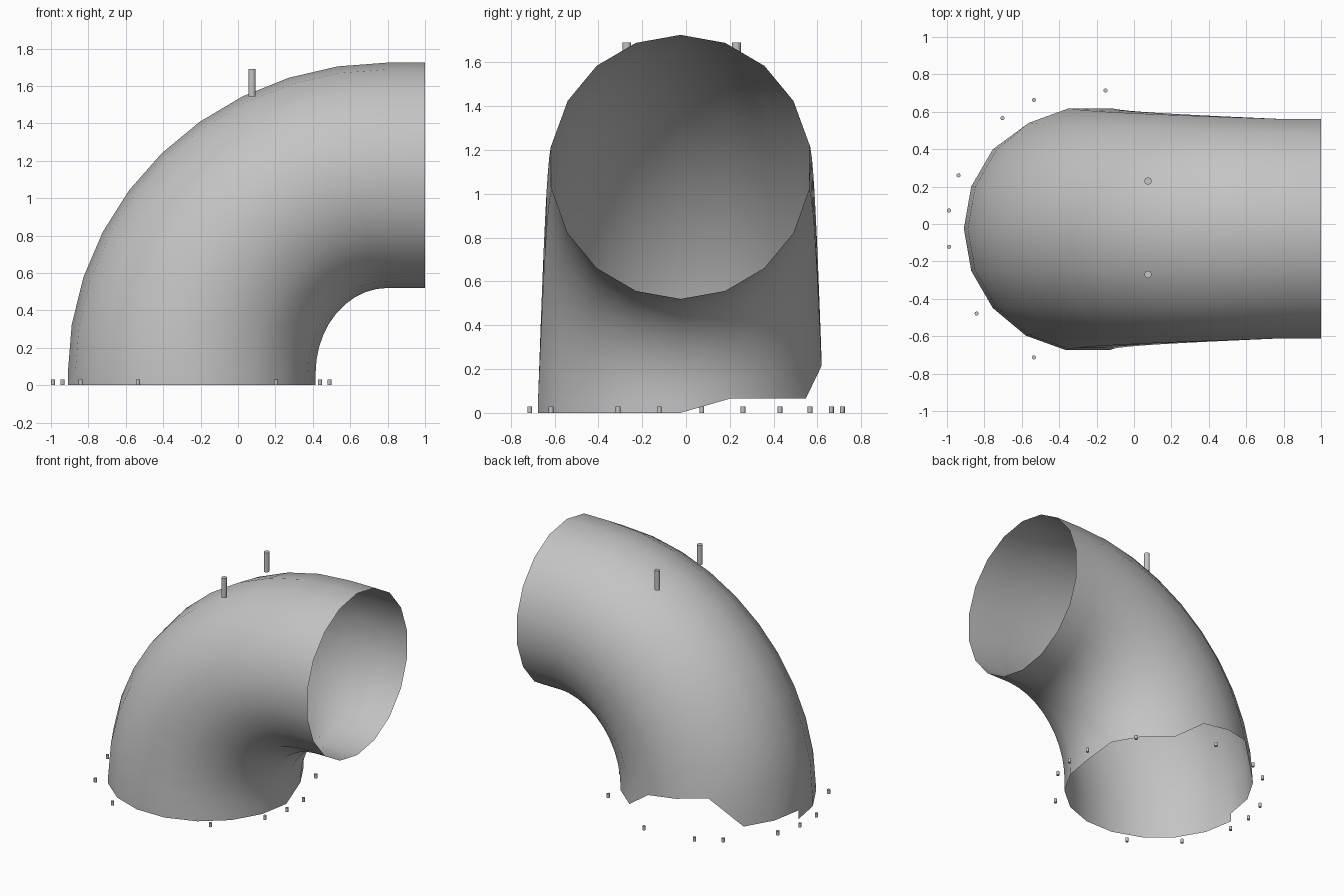
import bpy, bmesh
from math import sin, cos, radians, pi

cube = bpy.data.objects.get("Cube")
if cube:
    bpy.data.objects.remove(cube)

SIDES, BENDS = 18, 10
CENTRE_Y = -0.025

grey = bpy.data.materials.new("plain_grey")
grey.use_nodes = True
colour = (0.55, 0.55, 0.55, 1)
grey.diffuse_color = colour
grey.node_tree.nodes["Principled BSDF"].inputs["Base Color"].default_value = colour


def finish(bm, name):
    mesh = bpy.data.meshes.new(name)
    bm.to_mesh(mesh)
    bm.free()
    mesh.materials.append(grey)
    ob = bpy.data.objects.new(name, mesh)
    bpy.context.collection.objects.link(ob)
    return ob


# Duct stations: outer x, outer z, inner x, inner z, half width
stations = [(-0.91, 0, 0.415, 0, 0.66)]
for i in range(BENDS + 1):
    a = i / BENDS * pi / 2
    stations.append((0.8 - 1.71 * cos(a), 0.065 + 1.66 * sin(a),
                     0.8 - 0.385 * cos(a), 0.065 + 0.455 * sin(a),
                     0.66 - 0.065 * i / BENDS))
stations.append((1.0, 1.725, 1.0, 0.52, 0.595))

# Open elbow duct
bm = bmesh.new()
rings = []
for ox, oz, ix, iz, half in stations:
    ring = []
    for k in range(SIDES):
        t = 2 * pi * k / SIDES
        f = (1 + cos(t)) / 2
        ring.append(bm.verts.new((ox + (ix - ox) * f, CENTRE_Y + half * sin(t), oz + (iz - oz) * f)))
    rings.append(ring)

# Broken lower rim: ring and side -> corners kept (empty means a gap)
gaps = {(0, k): () for k in range(1, 9)}
gaps[0, 0] = (0, 2, 3)
gaps[1, 3] = (0, 2, 3)
gaps[1, 4] = gaps[1, 5] = ()
gaps[1, 6] = (1, 2, 3)
for r in range(len(rings) - 1):
    for k in range(SIDES):
        n = (k + 1) % SIDES
        quad = (rings[r][k], rings[r][n], rings[r + 1][n], rings[r + 1][k])
        keep = gaps.get((r, k), (0, 1, 2, 3))
        if keep:
            bm.faces.new([quad[c] for c in keep])
loose = [v for v in bm.verts if not v.link_faces]
bmesh.ops.delete(bm, geom=loose, context='VERTS')
for f in bm.faces:
    f.smooth = True
finish(bm, "elbow_duct")


# Small upright pins
def pin(name, x, y, z0, z1, radius):
    bm = bmesh.new()
    bmesh.ops.create_cone(bm, cap_ends=True, segments=10, radius1=radius,
                          radius2=radius, depth=z1 - z0)
    bmesh.ops.translate(bm, verts=bm.verts, vec=(x, y, (z0 + z1) / 2))
    for f in bm.faces:
        f.smooth = len(f.verts) == 4
    for e in bm.edges:
        e.smooth = all(f.smooth for f in e.link_faces)
    finish(bm, name)


for side, y in (("left", 0.23), ("right", -0.27)):
    pin("top_pin_" + side, 0.075, y, 1.545, 1.69, 0.02)

# Base pins sit on a circle of evenly spaced slots, some left empty
for slot in (0, 2, 5, 7, 8, 10, 11, 12, 14, 16, 20, 22, 23):
    a = radians(7.5 + 15 * slot)
    pin("base_pin_%d" % slot, -0.25 + 0.745 * cos(a), CENTRE_Y + 0.745 * sin(a), 0, 0.03, 0.011)
